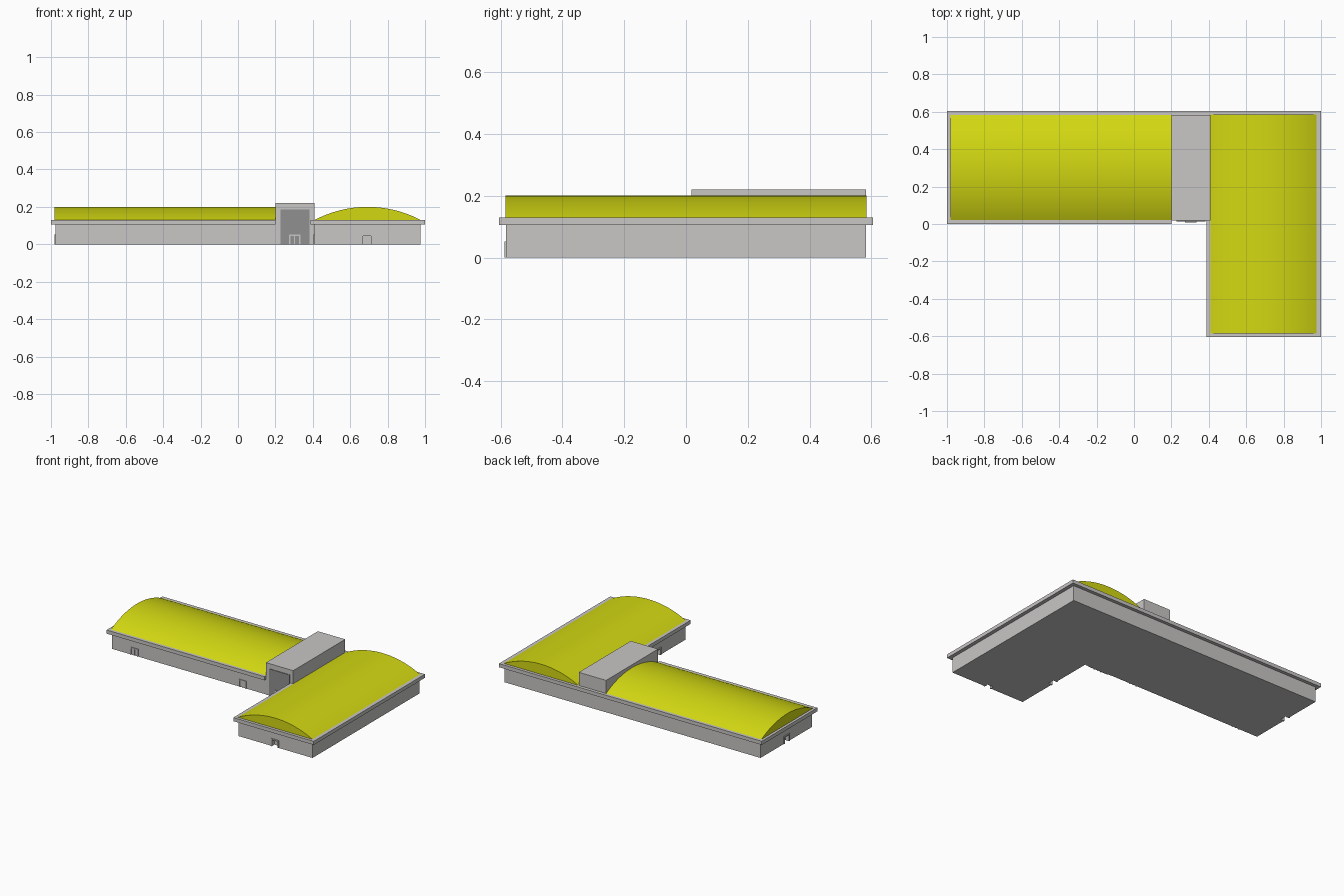
import bpy, bmesh, math
from mathutils import Matrix

if "Cube" in bpy.data.objects:
    bpy.data.objects.remove(bpy.data.objects["Cube"])


def material(name, r, g, b):
    m = bpy.data.materials.new(name)
    m.diffuse_color = (r, g, b, 1)
    m.use_nodes = True
    m.node_tree.nodes["Principled BSDF"].inputs["Base Color"].default_value = m.diffuse_color
    return m


CONCRETE = material("light grey concrete", 0.58, 0.57, 0.56)
ROOF = material("yellow roof", 0.65, 0.69, 0.006)
GLASS = material("dark grey panel", 0.28, 0.28, 0.28)


def finish(name, bm, mat):
    bmesh.ops.recalc_face_normals(bm, faces=bm.faces)
    me = bpy.data.meshes.new(name)
    bm.to_mesh(me)
    bm.free()
    me.materials.append(mat)
    ob = bpy.data.objects.new(name, me)
    bpy.context.collection.objects.link(ob)
    return ob


def prism(name, outline, vec, mat):
    """Extrude a closed 3D outline along a vector."""
    bm = bmesh.new()
    f = bm.faces.new([bm.verts.new(p) for p in outline])
    ext = bmesh.ops.extrude_face_region(bm, geom=[f])["geom"]
    bmesh.ops.translate(bm, vec=vec, verts=[g for g in ext if isinstance(g, bmesh.types.BMVert)])
    # extrude_face_region keeps the first cap only when needed; rebuild it if it is missing
    loose = [e for e in bm.edges if len(e.link_faces) == 1]
    if loose:
        bmesh.ops.holes_fill(bm, edges=loose)
    return finish(name, bm, mat)


def box(name, x0, x1, y0, y1, z0, z1, mat):
    return prism(name, [(x0, y0, z0), (x1, y0, z0), (x1, y1, z0), (x0, y1, z0)],
                 (0, 0, z1 - z0), mat)


# L-shaped walls
walls = prism("walls", [(x, y, 0) for x, y in (
    (-0.975, 0.02), (0.41, 0.02), (0.41, -0.582), (0.975, -0.582),
    (0.975, 0.582), (-0.975, 0.582))], (0, 0, 0.11), CONCRETE)

# overhanging cornice around both wings
prism("cornice", [(x, y, 0.105) for x, y in (
    (-1, 0), (0.2, 0), (0.2, 0.021), (0.388, 0.021), (0.388, -0.605),
    (1, -0.605), (1, 0.605), (-1, 0.605))], (0, 0, 0.025), CONCRETE)


# barrel roofs: circular segment 0.07 high, swept along each wing
def arc(a, b, z0=0.129, rise=0.071, n=32):
    half = (b - a) / 2
    r = (half * half + rise * rise) / (2 * rise)
    t = math.asin(half / r)
    pts = []
    for i in range(n + 1):
        s = -t + 2 * t * i / n
        pts.append(((a + b) / 2 + r * math.sin(s), z0 + rise - r + r * math.cos(s)))
    return pts


roofs = [
    prism("left_wing_roof", [(-0.982, u, z) for u, z in arc(0.02, 0.585)], (1.19, 0, 0), ROOF),
    prism("right_wing_roof", [(u, -0.585, z) for u, z in arc(0.408, 0.978)], (0, 1.17, 0), ROOF),
]
for ob in roofs:
    bpy.ops.object.select_all(action='DESELECT')
    ob.select_set(True)
    bpy.context.view_layer.objects.active = ob
    bpy.ops.object.shade_smooth_by_angle(angle=math.radians(30))

# entrance block between the wings, with its tall dark panel
box("entrance_block", 0.2, 0.408, 0.018, 0.583, 0.0, 0.22, CONCRETE)
box("entrance_panel", 0.228, 0.382, 0.014, 0.02, 0.0, 0.185, GLASS)


# small doors: (x, y, rotation about z, recessed into the wall)
doors = [(-0.803, 0.02, 0, False), (0.022, 0.02, 0, False), (0.303, 0.014, 0, False),
         (0.69, -0.582, 0, True), (0.41, -0.28, -90, True), (-0.975, 0.3, -90, True)]
for i, (x, y, deg, cut) in enumerate(doors):
    place = Matrix.Translation((x, y, 0)) @ Matrix.Rotation(math.radians(deg), 4, 'Z')
    if cut:
        cutter = box("door_cutter", -0.024, 0.024, -0.01, 0.025, -0.01, 0.045, CONCRETE)
        cutter.matrix_world = place
        cutter.hide_render = True
        cutter.hide_set(True)
        mod = walls.modifiers.new("door_recess", 'BOOLEAN')
        mod.object = cutter
        mod.operation = 'DIFFERENCE'
        mod.solver = 'EXACT'
    # frame: two jambs, a lintel and a centre post
    back = 0.02 if cut else 0.002
    for part, x0, x1, z0, z1 in (("jamb_left", -0.03, -0.022, 0, 0.052),
                                 ("jamb_right", 0.022, 0.03, 0, 0.052),
                                 ("lintel", -0.022, 0.022, 0.044, 0.052)):
        box(f"door_{part}_{i}", x0, x1, -0.005, back, z0, z1, CONCRETE).matrix_world = place
    if not cut:
        box(f"door_post_{i}", -0.003, 0.003, -0.004, back, 0, 0.044, CONCRETE).matrix_world = place
